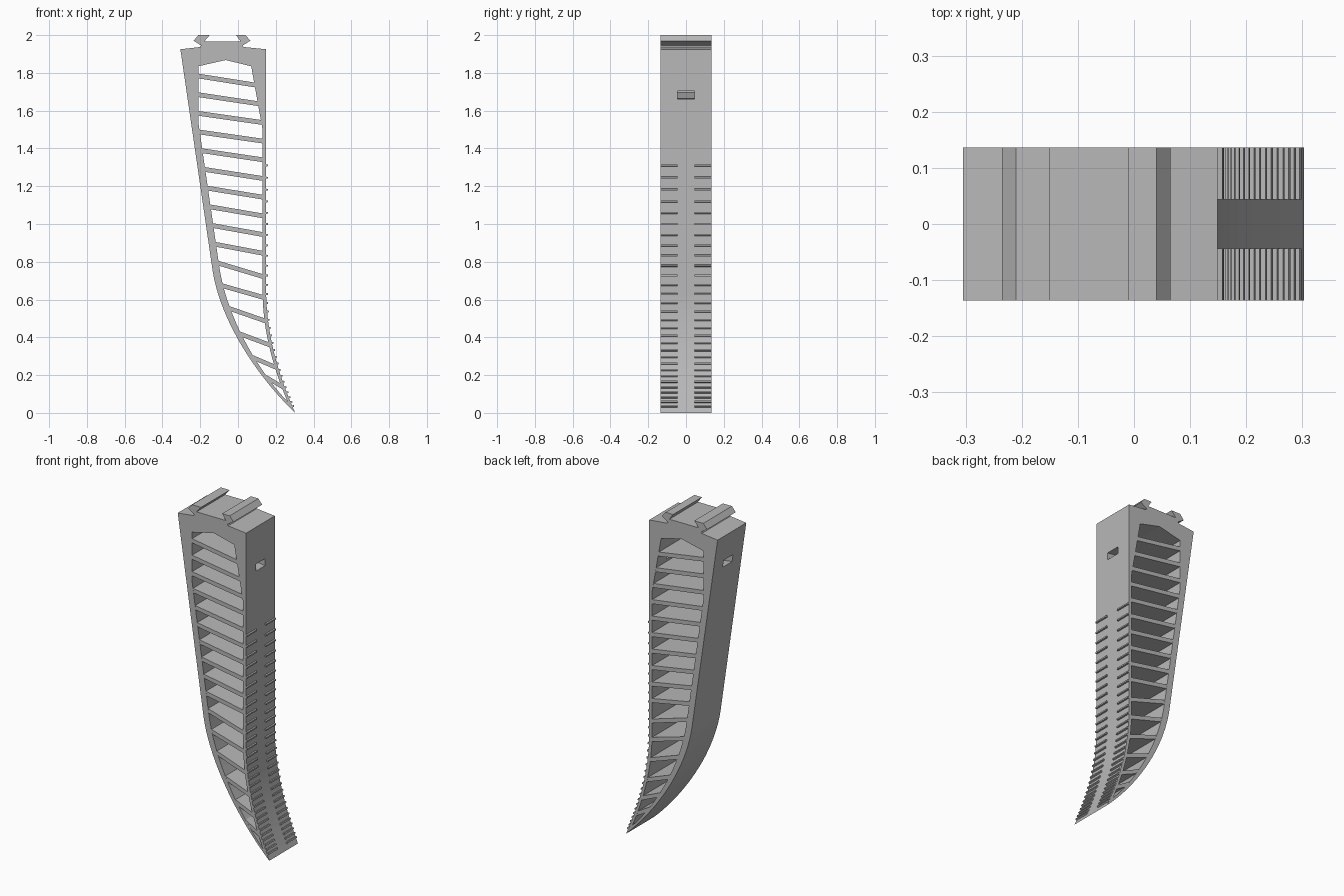
import bpy, bmesh, math
from mathutils import Vector, Matrix
from mathutils.geometry import interpolate_bezier

if "Cube" in bpy.data.objects:
    bpy.data.objects.remove(bpy.data.objects["Cube"], do_unlink=True)

HALF = 0.136      # half of the finger's width along y
GAP = 0.044       # half of the smooth strip between the grip ridges

grey = bpy.data.materials.new("matte_grey")
grey.use_nodes = True
grey.diffuse_color = (0.48, 0.48, 0.48, 1)
grey.node_tree.nodes["Principled BSDF"].inputs["Base Color"].default_value = (0.48, 0.48, 0.48, 1)


def finish(name, bm):
    bmesh.ops.recalc_face_normals(bm, faces=bm.faces)
    mesh = bpy.data.meshes.new(name)
    bm.to_mesh(mesh)
    bm.free()
    mesh.materials.append(grey)
    obj = bpy.data.objects.new(name, mesh)
    bpy.context.collection.objects.link(obj)
    return obj


def add_prism(bm, outline, y0, y1):
    """Extrude an x-z outline from y0 to y1."""
    face = bm.faces.new([bm.verts.new((x, y0, z)) for x, z in outline])
    new = bmesh.ops.extrude_face_region(bm, geom=[face])["geom"]
    verts = [v for v in new if isinstance(v, bmesh.types.BMVert)]
    bmesh.ops.translate(bm, vec=(0, y1 - y0, 0), verts=verts)


def prism(name, outline, half):
    bm = bmesh.new()
    add_prism(bm, outline, -half, half)
    return finish(name, bm)


def bezier(a, b, c, d, n=20):
    pts = interpolate_bezier(*[Vector((p[0], p[1], 0)) for p in (a, b, c, d)], n)
    return [(p.x, p.y) for p in pts]


def at_height(path, z):
    """Point x and downward direction of a top-to-bottom path at height z."""
    for (xa, za), (xb, zb) in zip(path, path[1:]):
        if zb <= z <= za and za > zb:
            t = (za - z) / (za - zb)
            return xa + t * (xb - xa), Vector((xb - xa, zb - za)).normalized()
    return path[-1][0], Vector((0, -1))


# Wall profiles, each from top to bottom
back_outer = [(-0.305, 1.925)] + bezier((-0.135, 0.757), (-0.095, 0.487), (0.103, 0.19), (0.303, 0))
grip_outer = [(0.149, 1.925)] + bezier((0.149, 0.65), (0.149, 0.43), (0.205, 0.22), (0.303, 0))
back_inner = [(-0.21, 1.835), (-0.21, 1.54)] + bezier((-0.10, 0.78), (-0.06, 0.5), (0.11, 0.22), (0.262, 0.06))
grip_inner = [(0.07, 1.835), (0.13, 1.5)] + bezier((0.13, 0.65), (0.13, 0.44), (0.185, 0.24), (0.262, 0.06))

# Frame with the two dovetail rails on top
rails = [(-0.20, 1.937), (-0.195, 1.945), (-0.235, 1.97), (-0.21, 2), (-0.15, 2), (-0.18, 1.965),
         (0.015, 1.965), (-0.01, 2), (0.04, 2), (0.065, 1.97), (0.025, 1.945), (0.03, 1.937)]
frame = prism("finger_frame", back_outer[::-1] + rails + grip_outer[:-1], HALF)

# Cutters: the long window and the tilted slot through both walls
window = prism("window_cutter", back_inner[::-1] + [(-0.065, 1.868)] + grip_inner[:-1], HALF * 2)
bm = bmesh.new()
bmesh.ops.create_cube(bm, size=1, matrix=Matrix.Translation((-0.08, 0, 1.714))
                      @ Matrix.Rotation(0.136, 4, 'Y') @ Matrix.Diagonal((0.8, GAP * 2, 0.042, 1)))
slot = finish("slot_cutter", bm)
for cutter in (window, slot):
    cutter.hide_render = True
    mod = frame.modifiers.new(cutter.name, 'BOOLEAN')
    mod.operation = 'DIFFERENCE'
    mod.solver = 'EXACT'
    mod.object = cutter
bpy.context.view_layer.update()
cut = bpy.data.meshes.new_from_object(frame.evaluated_get(bpy.context.evaluated_depsgraph_get()))
frame.modifiers.clear()
frame.data = cut
for cutter in (window, slot):
    bpy.data.objects.remove(cutter, do_unlink=True)

# Slanted cross ribs: height at the back wall and at the grip wall
ribs = [(1.785 - 0.099 * i, 1.735 - 0.099 * i) for i in range(10)]
ribs += [(0.795, 0.72), (0.675, 0.61), (0.555, 0.485), (0.42, 0.358), (0.295, 0.24), (0.192, 0.135)]
bm = bmesh.new()
for zb, zg in ribs:
    xb = at_height(back_inner, zb)[0] - 0.01
    xg = at_height(grip_inner, zg)[0] + 0.008
    h = 0.0125
    add_prism(bm, [(xb, zb - h), (xg, zg - h), (xg, zg + h), (xb, zb + h)], -HALF + 0.0005, HALF - 0.0005)
finish("cross_ribs", bm)

# Grip ridges in two columns, closer together towards the tip
bm = bmesh.new()
z = 1.31
for i in range(30):
    x, down = at_height(grip_outer, z)
    out = Vector((-down.y, down.x))
    base = Vector((x, z))
    step = down * 0.006
    outline = [base - out * 0.005 - step, base + out * 0.009 - step * 0.7,
               base + out * 0.009 + step * 0.7, base - out * 0.005 + step]
    for y0, y1 in ((-HALF, -GAP), (GAP, HALF)):
        add_prism(bm, outline, y0, y1)
    z -= 0.065 - 0.0015 * i
finish("grip_ridges", bm)
